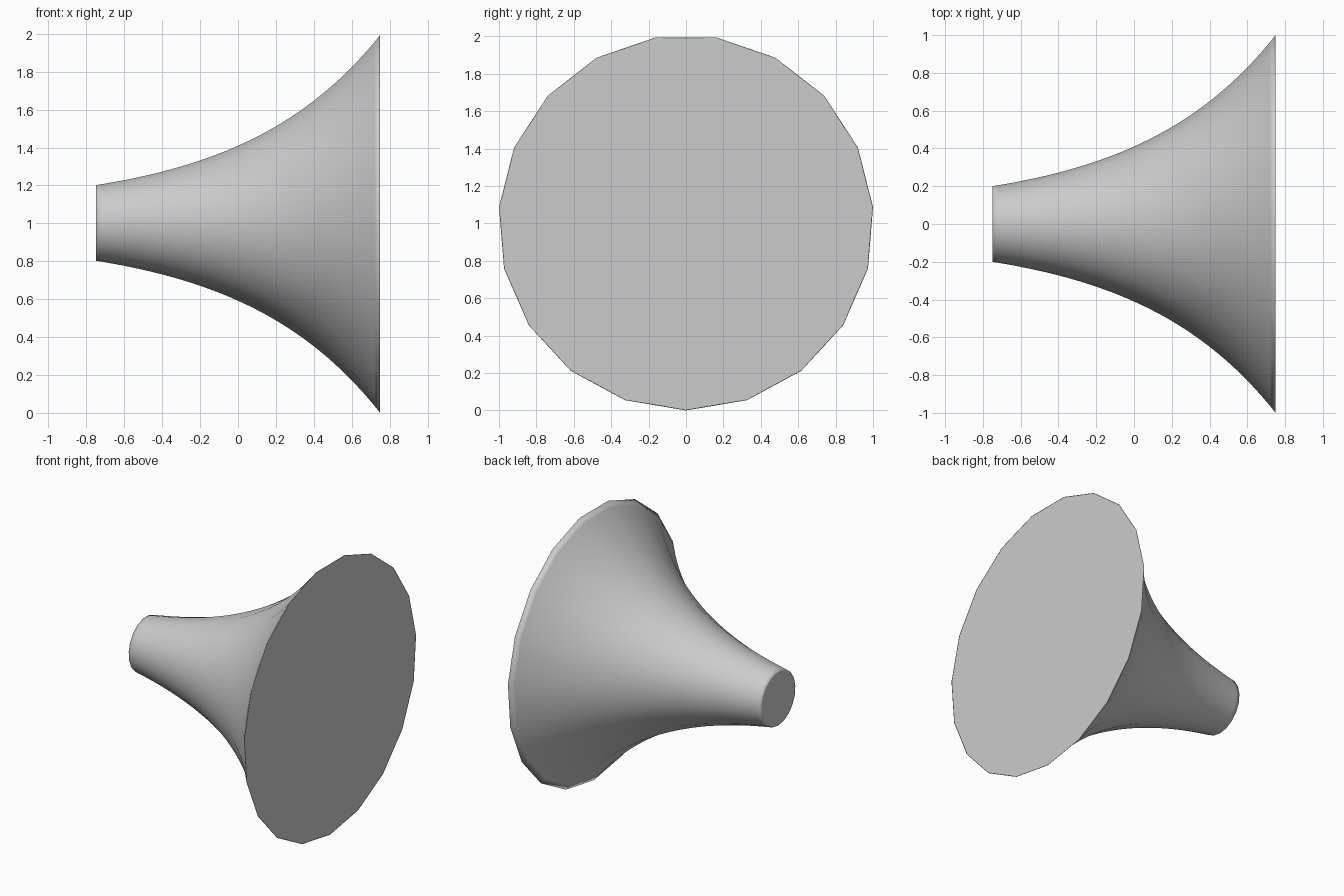
import bpy, bmesh, math

if "Cube" in bpy.data.objects:
    bpy.data.objects.remove(bpy.data.objects["Cube"])

SIDES, STEPS = 19, 50
R = 1.0034                      # rim radius, a vertex touches the floor


def horn_radius(x):
    """Exponential flare: 0.2 at the small end, R at the mouth."""
    return 0.084 + 0.326 * math.exp(1.377 * x)


# Profile along x, with a tiny inset ring on each cap to keep the caps flat
xs = [-0.75 + 1.5 * i / STEPS for i in range(STEPS + 1)]
scale = R / horn_radius(0.75)
profile = [(x, horn_radius(x) * scale) for x in xs]
profile = [(-0.75, profile[0][1] - 0.012)] + profile + [(0.75, R - 0.004)]

# Rings around the x axis, starting at the lowest point
bm = bmesh.new()
rings = []
for x, r in profile:
    ring = []
    for k in range(SIDES):
        a = 2 * math.pi * k / SIDES
        ring.append(bm.verts.new((x, r * math.sin(a), R - r * math.cos(a))))
    rings.append(ring)

# Flared wall
for a, b in zip(rings, rings[1:]):
    for k in range(SIDES):
        n = (k + 1) % SIDES
        bm.faces.new((a[k], a[n], b[n], b[k]))

# End caps
bm.faces.new(rings[0])
bm.faces.new(rings[-1])
bmesh.ops.recalc_face_normals(bm, faces=bm.faces[:])
for f in bm.faces:
    f.smooth = True

mesh = bpy.data.meshes.new("flared_horn")
bm.to_mesh(mesh)
bm.free()
horn = bpy.data.objects.new("flared_horn", mesh)
bpy.context.collection.objects.link(horn)
